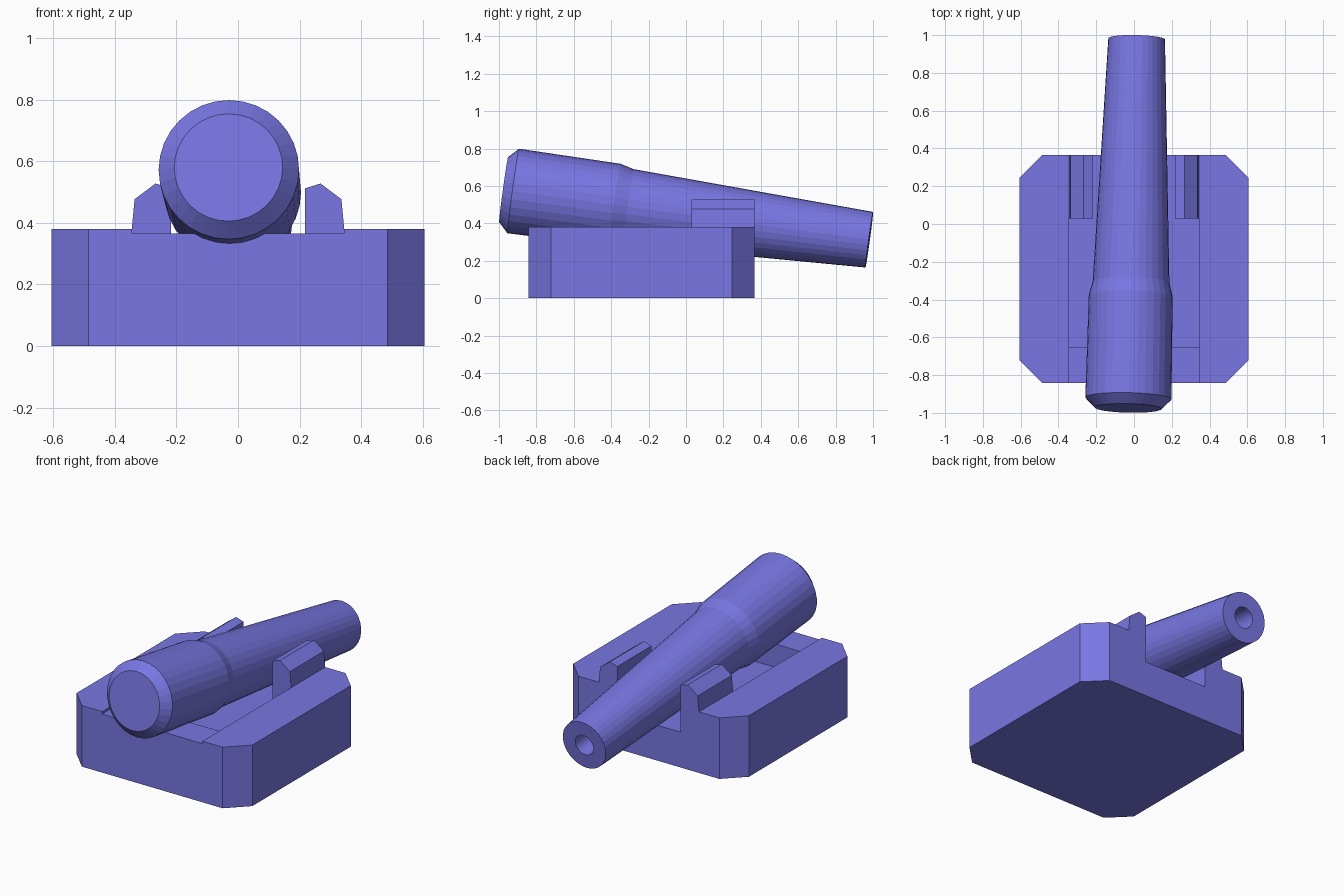
import bpy, bmesh, math
from mathutils import Vector

if "Cube" in bpy.data.objects:
    bpy.data.objects.remove(bpy.data.objects["Cube"])

paint = bpy.data.materials.new("violet_blue")
paint.diffuse_color = (0.188, 0.181, 0.76, 1)
paint.use_nodes = True
paint.node_tree.nodes["Principled BSDF"].inputs["Base Color"].default_value = paint.diffuse_color


def new_object(name, bm):
    bmesh.ops.recalc_face_normals(bm, faces=bm.faces[:])
    mesh = bpy.data.meshes.new(name)
    bm.to_mesh(mesh)
    bm.free()
    mesh.materials.append(paint)
    obj = bpy.data.objects.new(name, mesh)
    bpy.context.collection.objects.link(obj)
    return obj


def prism(name, points, offset):
    """Extrude a closed outline of 3D points along offset."""
    bm = bmesh.new()
    face = bm.faces.new([bm.verts.new(p) for p in points])
    ext = bmesh.ops.extrude_face_region(bm, geom=[face], use_keep_orig=True)
    verts = [g for g in ext["geom"] if isinstance(g, bmesh.types.BMVert)]
    bmesh.ops.translate(bm, verts=verts, vec=offset)
    return new_object(name, bm)


# Base block with chamfered corners
X, Y0, Y1, C = 0.605, -0.843, 0.365, 0.12
outline = [(-X + C, Y0), (X - C, Y0), (X, Y0 + C), (X, Y1 - C),
           (X - C, Y1), (-X + C, Y1), (-X, Y1 - C), (-X, Y0 + C)]
base = prism("base_block", [(x, y, 0) for x, y in outline], (0, 0, 0.38))

# Channel through the top: shallow at the front, deep towards the back
W = 0.345
channel = [(-1.0, 0.365), (-0.65, 0.365), (-0.65, 0.22), (0.6, 0.22), (0.6, 0.6), (-1.0, 0.6)]
cutter = prism("channel_cutter", [(-W, y, z) for y, z in channel], (2 * W, 0, 0))
cutter.hide_render = True
cutter.hide_viewport = True
cut = base.modifiers.new("channel", "BOOLEAN")
cut.operation = "DIFFERENCE"
cut.solver = "EXACT"
cut.object = cutter

# Cheeks that hold the barrel, mirrored left and right
cheek = [(0.217, 0.22), (W, 0.22), (W, 0.38), (0.336, 0.477), (0.268, 0.528), (0.217, 0.512)]
cheeks = prism("barrel_cheeks", [(x, 0.03, z) for x, z in cheek], (0, Y1 - 0.03, 0))
cheeks.modifiers.new("mirror", "MIRROR")

# Barrel: lathed profile (distance along axis, radius) including the bore
breech, muzzle = Vector((-0.031, -0.975, 0.58)), Vector((0.014, 0.98, 0.3125))
axis = muzzle - breech
L = axis.length
profile = [(0, 0.176), (0.052, 0.228), (0.60, 0.222), (0.674, 0.203),
           (L, 0.15), (L, 0.063), (L - 0.4, 0.063)]
SIDES = 32
turn = axis.to_track_quat("Z", "Y")
bm = bmesh.new()
rings = []
for t, r in profile:
    rings.append([bm.verts.new(breech + turn @ Vector((r * math.cos(a), r * math.sin(a), t)))
                  for a in (2 * math.pi * i / SIDES for i in range(SIDES))])
for lower, upper in zip(rings, rings[1:]):
    for i in range(SIDES):
        j = (i + 1) % SIDES
        bm.faces.new((lower[i], lower[j], upper[j], upper[i]))
bm.faces.new(rings[0])
bm.faces.new(rings[-1])
new_object("barrel", bm)
